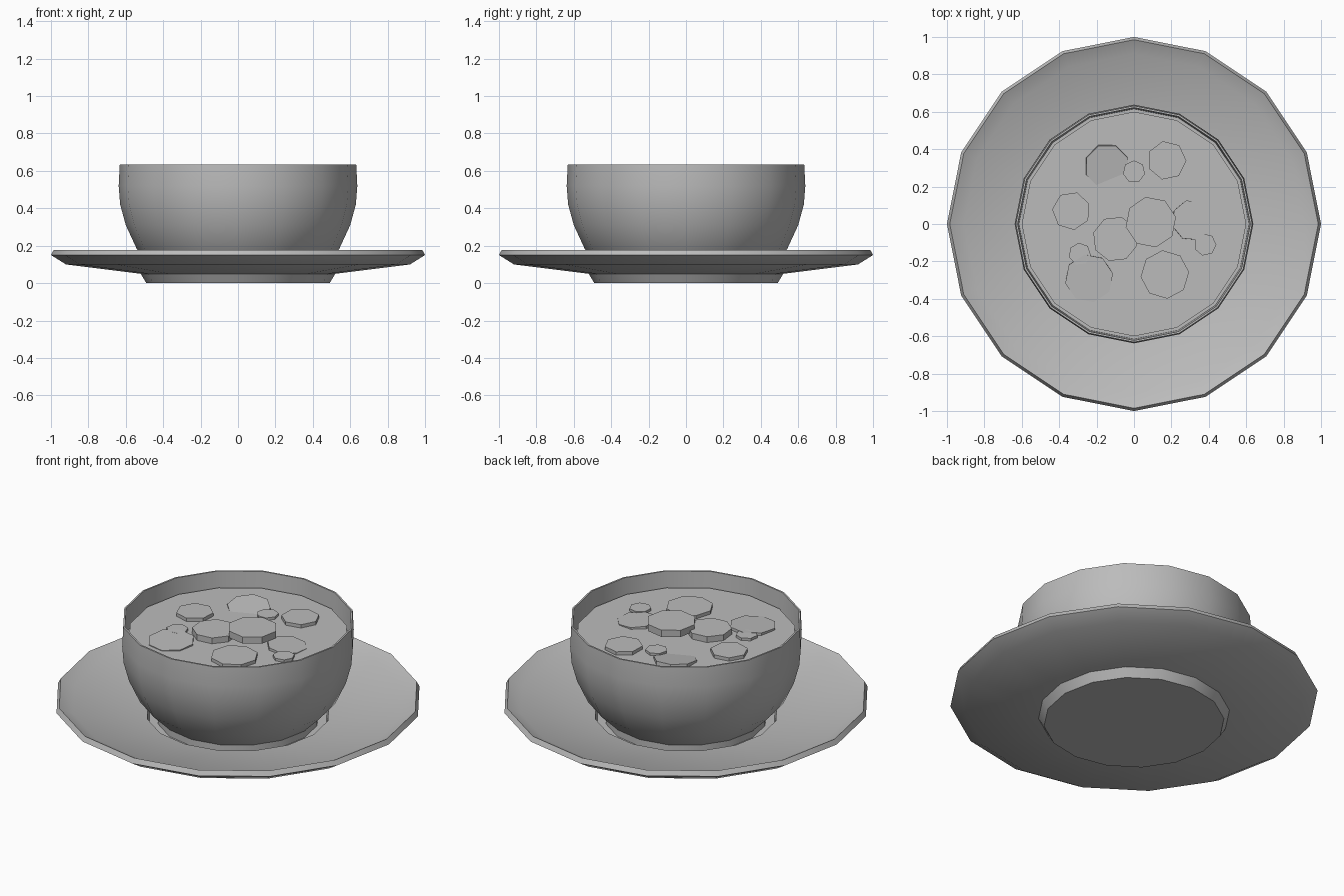
import bpy, bmesh, math
from mathutils import Euler, Vector

cube = bpy.data.objects.get("Cube")
if cube:
    bpy.data.objects.remove(cube, do_unlink=True)

clay = bpy.data.materials.new("plain grey")
clay.use_nodes = True
grey = (0.5, 0.5, 0.5, 1)
clay.diffuse_color = grey
clay.node_tree.nodes["Principled BSDF"].inputs["Base Color"].default_value = grey


def finish(bm, name):
    bmesh.ops.recalc_face_normals(bm, faces=bm.faces)
    mesh = bpy.data.meshes.new(name)
    bm.to_mesh(mesh)
    bm.free()
    mesh.materials.append(clay)
    obj = bpy.data.objects.new(name, mesh)
    bpy.context.collection.objects.link(obj)
    bpy.ops.object.select_all(action="DESELECT")
    obj.select_set(True)
    bpy.context.view_layer.objects.active = obj
    bpy.ops.object.shade_smooth_by_angle(angle=math.radians(30))
    return obj


def lathe(name, profile, sides=16):
    """Revolve (radius, height) points and cap both ends."""
    bm = bmesh.new()
    rings = []
    for r, z in profile:
        rings.append([bm.verts.new((r * math.cos(a), r * math.sin(a), z))
                      for a in (math.tau * i / sides for i in range(sides))])
    for low, high in zip(rings, rings[1:]):
        for i in range(sides):
            j = (i + 1) % sides
            bm.faces.new((low[i], low[j], high[j], high[i]))
    bm.faces.new(rings[0])
    bm.faces.new(rings[-1])
    return finish(bm, name)


def slice_disc(name, x, y, top, radius, thick, sides=8, tilt=(0, 0), turn=0.2):
    """A flat round slice floating in the soup."""
    bm = bmesh.new()
    bmesh.ops.create_cone(bm, cap_ends=True, segments=sides, radius1=radius,
                          radius2=radius, depth=thick)
    obj = finish(bm, name)
    obj.rotation_euler = Euler((math.radians(tilt[0]), math.radians(tilt[1]), turn))
    obj.location = Vector((x, y, top - thick / 2))


# Saucer with a raised rim, a foot and a recessed well
lathe("saucer", [(0.49, 0), (0.52, 0.05), (0.92, 0.1), (1, 0.15), (0.985, 0.178),
                 (0.91, 0.14), (0.5, 0.075), (0.49, 0.04)])

# Bowl with a foot, rounded wall and thin lip
lathe("bowl", [(0.44, 0.035), (0.44, 0.08), (0.54, 0.18), (0.6, 0.31), (0.63, 0.42),
               (0.638, 0.52), (0.632, 0.635), (0.622, 0.635), (0.615, 0.5)])

# Soup surface
lathe("soup", [(0.59, 0.51), (0.6, 0.545)])

# Large slices
slice_disc("centre_slice", 0.09, 0.01, 0.605, 0.137, 0.04)
slice_disc("left_centre_slice", -0.1, -0.08, 0.58, 0.122, 0.04, turn=0.5)
slice_disc("front_slice", 0.165, -0.27, 0.565, 0.13, 0.04, turn=0.1)
slice_disc("back_slice", 0.175, 0.34, 0.565, 0.105, 0.04, 7)
slice_disc("side_slice", -0.335, 0.07, 0.565, 0.103, 0.04, 7, turn=0.6)
slice_disc("sunken_back_slice", -0.145, 0.31, 0.555, 0.12, 0.03, tilt=(8, 0), turn=math.pi / 8)
slice_disc("sunken_side_slice", 0.31, 0.02, 0.555, 0.11, 0.03, tilt=(0, 4), turn=0.3)
slice_disc("sunken_front_slice", -0.24, -0.29, 0.555, 0.13, 0.03, tilt=(3, 0))

# Small slices
for i, (x, y) in enumerate([(0, 0.28), (-0.29, -0.16), (0.38, -0.11)]):
    slice_disc(f"small_slice_{i + 1}", x, y, 0.56, 0.06, 0.03, 7, turn=i)
